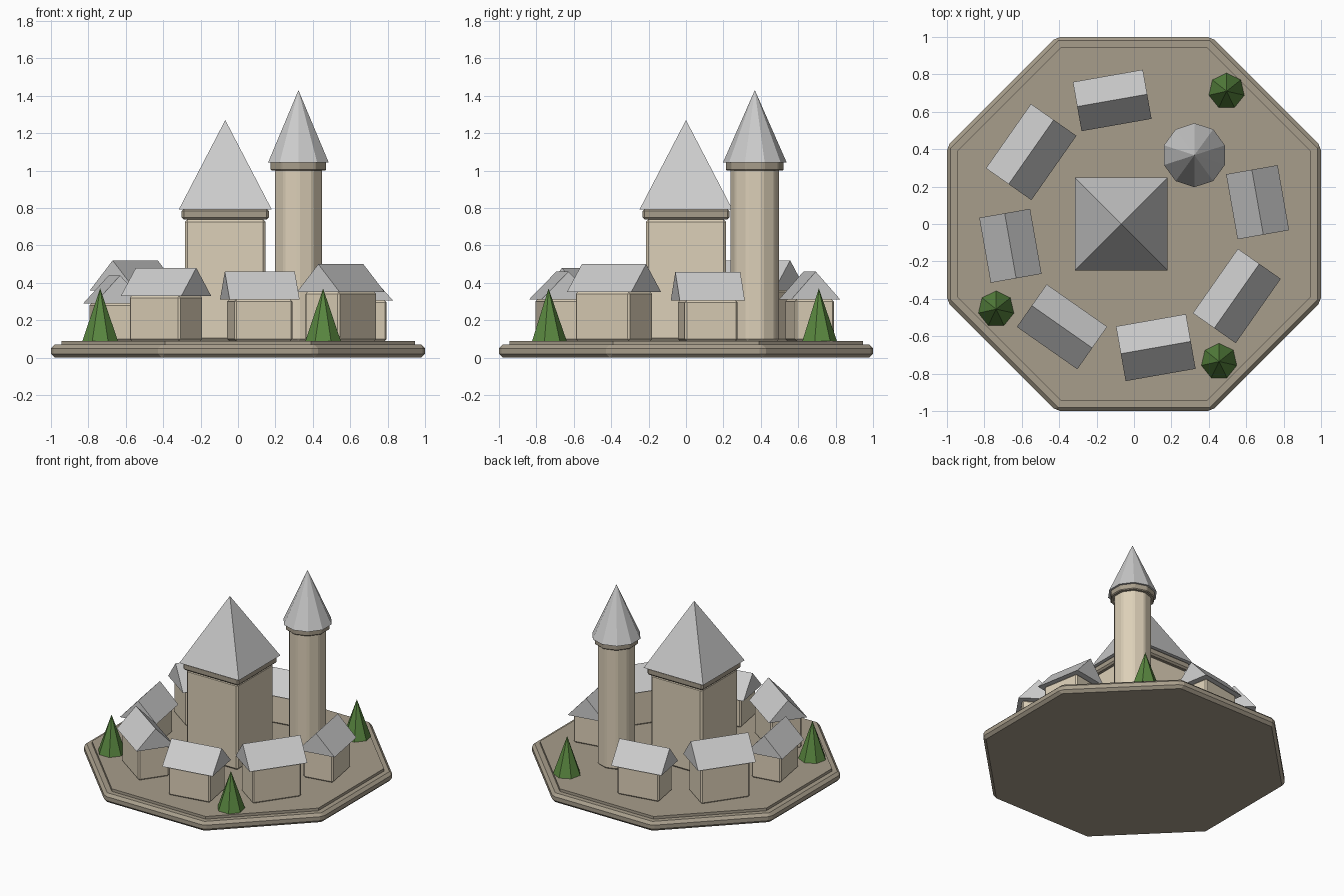
import bpy, bmesh
from math import sin, cos, pi, radians

if "Cube" in bpy.data.objects:
    bpy.data.objects.remove(bpy.data.objects["Cube"])


def material(name, rgb):
    m = bpy.data.materials.new(name)
    m.diffuse_color = (*rgb, 1)
    m.use_nodes = True
    m.node_tree.nodes["Principled BSDF"].inputs["Base Color"].default_value = m.diffuse_color
    return m


WALL = material("plaster", (0.72, 0.63, 0.48))
STONE = material("stone", (0.39, 0.34, 0.26))
LEAF = material("leaf", (0.10, 0.24, 0.05))
GROUND = 0.09


def build(name, verts, faces, loc=(0, 0, 0), rot=0, mat=None, bevel=0):
    me = bpy.data.meshes.new(name)
    me.from_pydata(verts, [], faces)
    bm = bmesh.new()
    bm.from_mesh(me)
    bmesh.ops.recalc_face_normals(bm, faces=bm.faces)
    bm.to_mesh(me)
    bm.free()
    ob = bpy.data.objects.new(name, me)
    bpy.context.collection.objects.link(ob)
    ob.location = loc
    ob.rotation_euler.z = rot
    if mat:
        me.materials.append(mat)
    if bevel:
        b = ob.modifiers.new("bevel", 'BEVEL')
        b.width = bevel
        b.segments = 1
        b.limit_method = 'ANGLE'
        b.angle_limit = radians(30)
    return ob


def ring(n, r, z, turn=0):
    # First corner points along +y
    return [(r * sin(turn + 2 * pi * i / n), r * cos(turn + 2 * pi * i / n), z)
            for i in range(n)]


def prism(name, n, r, z0, z1, xy=(0, 0), turn=0, mat=None, bevel=0):
    faces = [(i, (i + 1) % n, n + (i + 1) % n, n + i) for i in range(n)]
    faces += [tuple(range(n)), tuple(range(n, 2 * n))]
    return build(name, ring(n, r, z0, turn) + ring(n, r, z1, turn), faces,
                 (*xy, 0), 0, mat, bevel)


def spire(name, n, r, z0, z1, xy, turn=0, mat=None):
    faces = [(i, (i + 1) % n, n) for i in range(n)] + [tuple(range(n))]
    return build(name, ring(n, r, z0, turn) + [(0, 0, z1)], faces, (*xy, 0), 0, mat)


def box(name, l, w, z0, z1, xy, rot, mat, bevel):
    v = [(sx * l / 2, sy * w / 2, z) for z in (z0, z1)
         for sx, sy in ((-1, -1), (1, -1), (1, 1), (-1, 1))]
    f = [(i, (i + 1) % 4, 4 + (i + 1) % 4, 4 + i) for i in range(4)]
    return build(name, v, f + [(0, 1, 2, 3), (4, 5, 6, 7)], (*xy, 0), rot, mat, bevel)


def gable(name, l, w, z0, z1, xy, rot):
    v = [(x, y, z) for x in (-l / 2, l / 2)
         for y, z in ((-w / 2, z0), (w / 2, z0), (0, z1))]
    f = [(0, 1, 2), (3, 4, 5), (0, 1, 4, 3), (1, 2, 5, 4), (2, 0, 3, 5)]
    return build(name, v, f, (*xy, 0), rot)


# Octagonal ground slab in two steps
AP = cos(pi / 8)
prism("base_slab", 8, 1.0 / AP, 0, 0.07, turn=pi / 8, mat=STONE, bevel=0.02)
prism("base_plaza", 8, 0.945 / AP, 0.06, GROUND, turn=pi / 8, mat=STONE)

# Square central keep
KEEP = (-0.068, 0)
box("keep_walls", 0.43, 0.43, GROUND, 0.74, KEEP, 0, WALL, 0.014)
box("keep_cornice", 0.466, 0.466, 0.738, 0.795, KEEP, 0, STONE, 0.012)
spire("keep_roof", 4, 0.248 * 2 ** 0.5, 0.793, 1.27, KEEP, pi / 4)

# Slender ten-sided tower
TOWER = (0.323, 0.368)
prism("tower_walls", 10, 0.132, GROUND, 1.01, TOWER, mat=WALL, bevel=0.01)
prism("tower_cornice", 10, 0.156, 1.0, 1.05, TOWER, mat=STONE, bevel=0.006)
spire("tower_roof", 10, 0.171, 1.042, 1.43, TOWER)

# Houses in a ring: angle, roof length, roof width, eave height, ridge height
HOUSES = [
    (10, 0.353, 0.28, 0.305, 0.458),
    (100, 0.38, 0.267, 0.31, 0.46),
    (145, 0.42, 0.297, 0.36, 0.52),
    (190, 0.353, 0.276, 0.29, 0.44),
    (235, 0.395, 0.278, 0.33, 0.48),
    (280, 0.38, 0.297, 0.31, 0.46),
    (325, 0.42, 0.28, 0.35, 0.50),
]
for i, (deg, l, w, eave, ridge) in enumerate(HOUSES, 1):
    a = radians(deg)
    xy = (0.671 * cos(a), 0.671 * sin(a))
    box(f"house_{i}_walls", l - 0.065, w - 0.055, GROUND, eave, xy, a + pi / 2, WALL, 0.01)
    gable(f"house_{i}_roof", l, w, eave, ridge, xy, a + pi / 2)

# Seven-sided trees
for i, xy in enumerate([(0.495, 0.71), (-0.737, -0.455), (0.455, -0.735)], 1):
    spire(f"tree_{i}", 7, 0.097, GROUND, 0.37, xy, mat=LEAF)
